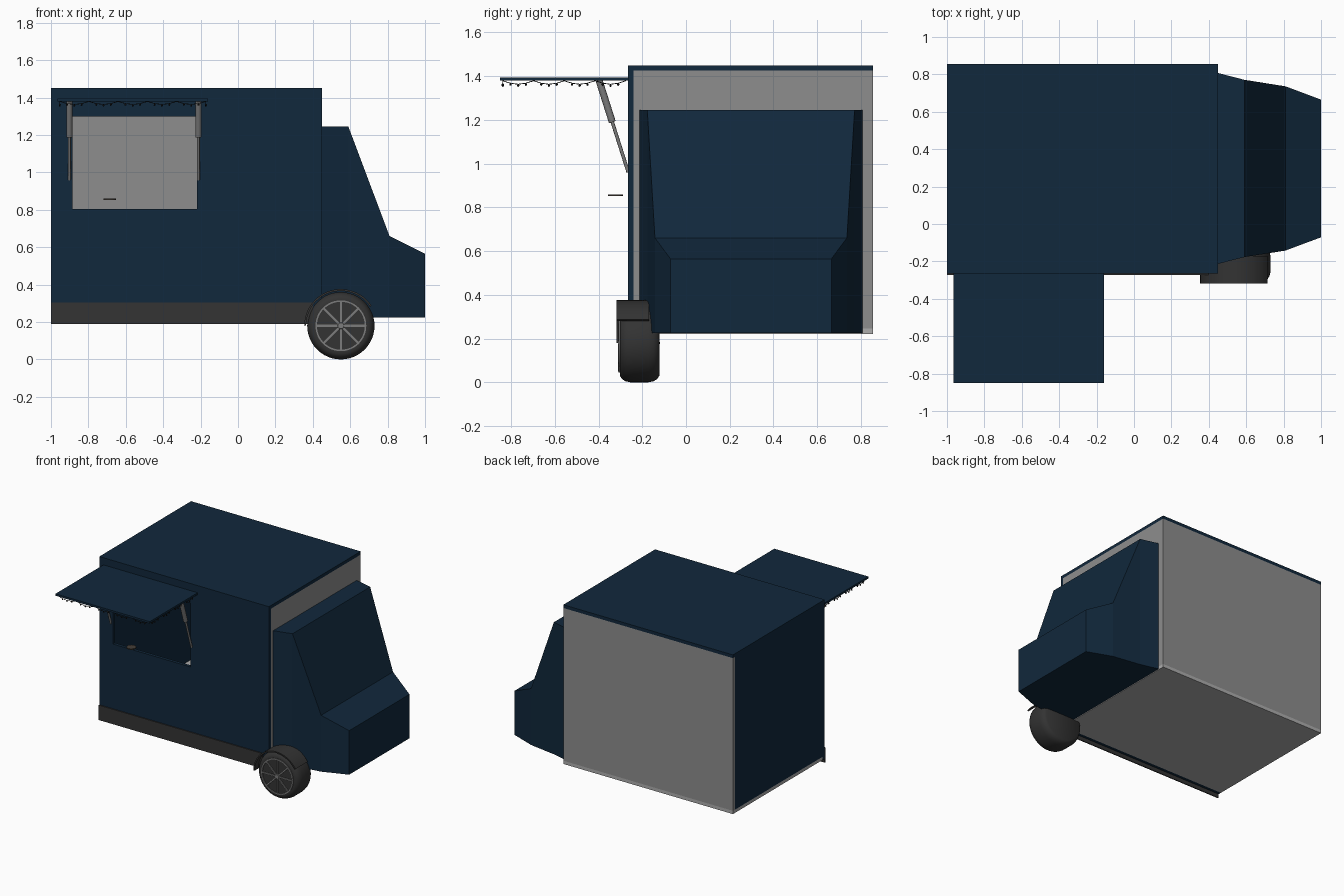
import bpy, bmesh, math
from mathutils import Vector, Matrix

if "Cube" in bpy.data.objects:
    bpy.data.objects.remove(bpy.data.objects["Cube"])


def mat(name, r, g, b):
    m = bpy.data.materials.new(name)
    m.diffuse_color = (r, g, b, 1)
    m.use_nodes = True
    m.node_tree.nodes["Principled BSDF"].inputs["Base Color"].default_value = m.diffuse_color
    return m


NAVY = mat("navy paint", 0.0055, 0.021, 0.045)
GREY = mat("panel grey", 0.27, 0.27, 0.27)
LIGHT = mat("floor light grey", 0.42, 0.42, 0.42)
DARK = mat("dark rubber", 0.033, 0.033, 0.033)
METAL = mat("strut metal", 0.2, 0.2, 0.2)
BLACK = mat("black wire", 0.01, 0.01, 0.01)
BROWN = mat("tray brown", 0.06, 0.05, 0.04)


def finish(name, bm, material, smooth=False):
    bmesh.ops.recalc_face_normals(bm, faces=bm.faces[:])
    me = bpy.data.meshes.new(name)
    bm.to_mesh(me)
    bm.free()
    ob = bpy.data.objects.new(name, me)
    bpy.context.collection.objects.link(ob)
    me.materials.append(material)
    if smooth:
        bpy.ops.object.select_all(action='DESELECT')
        ob.select_set(True)
        bpy.context.view_layer.objects.active = ob
        bpy.ops.object.shade_smooth_by_angle(angle=math.radians(35))
    return ob


def box(name, x, y, z, material):
    bm = bmesh.new()
    size = Matrix.Diagonal((x[1] - x[0], y[1] - y[0], z[1] - z[0], 1))
    mid = Matrix.Translation((sum(x) / 2, sum(y) / 2, sum(z) / 2))
    bmesh.ops.create_cube(bm, size=1, matrix=mid @ size)
    return finish(name, bm, material)


def add_rod(bm, a, b, r, segs=12):
    a, b = Vector(a), Vector(b)
    d = b - a
    m = Matrix.Translation((a + b) / 2) @ d.to_track_quat('Z', 'Y').to_matrix().to_4x4()
    bmesh.ops.create_cone(bm, cap_ends=True, segments=segs, radius1=r, radius2=r,
                          depth=d.length, matrix=m)


def lathe(name, profile, x, z, material, segs=48):
    # Spins (radius, y) points about an axis along y
    bm = bmesh.new()
    vs = [bm.verts.new((x + r, y, z)) for r, y in profile]
    es = [bm.edges.new(p) for p in zip(vs, vs[1:])]
    bmesh.ops.spin(bm, geom=vs + es, cent=(x, 0, z), axis=(0, 1, 0),
                   angle=2 * math.pi, steps=segs)
    bmesh.ops.remove_doubles(bm, verts=bm.verts[:], dist=0.0002)
    return finish(name, bm, material, True)


# Hollow box body
T = 0.024
X0, X1, Y0, Y1 = -1.0, 0.45, -0.265, 0.855
box("roof", (X0, X1), (Y0, Y1), (1.425, 1.45), NAVY)
box("floor", (X0, X1), (Y0 + T, Y1), (0.22, 0.245), LIGHT)
box("back_wall", (X0, X1), (Y1 - T, Y1), (0.245, 1.425), GREY)
box("left_wall", (X0, X0 + T), (Y0 + T, Y1 - T), (0.245, 1.425), NAVY)
box("right_wall", (X1 - T, X1), (Y0 + T, Y1 - T), (0.245, 1.425), GREY)
box("skirt", (X0, 0.40), (Y0 - 0.008, Y0), (0.19, 0.305), DARK)


# Front wall with serving window
def rect(bm, xa, xb, za, zb):
    return [bm.verts.new((x, Y0, z)) for x, z in ((xa, za), (xb, za), (xb, zb), (xa, zb))]


bm = bmesh.new()
outer = rect(bm, X0, X1, 0.22, 1.425)
inner = rect(bm, -0.885, -0.22, 0.805, 1.30)
for i in range(4):
    j = (i + 1) % 4
    bm.faces.new((outer[i], outer[j], inner[j], inner[i]))
ext = bmesh.ops.extrude_face_region(bm, geom=bm.faces[:], use_keep_orig=True)
bmesh.ops.translate(bm, vec=(0, T, 0),
                    verts=[g for g in ext['geom'] if isinstance(g, bmesh.types.BMVert)])
finish("front_wall", bm, NAVY)

# Cab: stations of x, top height and half width, narrowing to the nose
YC, ZB = 0.297, 0.225
bm = bmesh.new()
rings = []
for x, top, hw in ((0.45, 1.245, 0.51), (0.59, 1.245, 0.474),
                   (0.81, 0.66, 0.439), (1.0, 0.565, 0.368)):
    rings.append([bm.verts.new(p) for p in ((x, YC - hw, ZB), (x, YC + hw, ZB),
                                            (x, YC + hw, top), (x, YC - hw, top))])
for a, b in zip(rings, rings[1:]):
    for i in range(4):
        j = (i + 1) % 4
        bm.faces.new((a[i], a[j], b[j], b[i]))
bm.faces.new(rings[0])
bm.faces.new(rings[-1])
finish("cab", bm, NAVY)

# Wheel
WX, WZ = 0.55, 0.18
lathe("tire", [(0, -0.285), (0.13, -0.285), (0.135, -0.303), (0.15, -0.303),
               (0.165, -0.293), (0.175, -0.277), (0.18, -0.255), (0.18, -0.172),
               (0.175, -0.148), (0.165, -0.132), (0.15, -0.122), (0, -0.12)], WX, WZ, DARK)
lathe("rim_disc", [(0, -0.302), (0.13, -0.302), (0.13, -0.28)], WX, WZ, DARK)
lathe("rim_ring", [(0.128, -0.30), (0.128, -0.309), (0.136, -0.309), (0.136, -0.30),
                   (0.128, -0.30)], WX, WZ, METAL)
lathe("hub_cap", [(0, -0.312), (0.016, -0.312), (0.02, -0.307), (0.02, -0.30)], WX, WZ, METAL, 24)
bm = bmesh.new()
for k in range(8):
    spin = Matrix.Rotation(k * math.pi / 4, 4, 'Y')
    m = Matrix.Translation((WX, -0.305, WZ)) @ spin @ Matrix.Translation((0.073, 0, 0))
    bmesh.ops.create_cube(bm, size=1, matrix=m @ Matrix.Diagonal((0.114, 0.01, 0.011, 1)))
finish("wheel_spokes", bm, METAL)

# Fender arching over the wheel
bm = bmesh.new()
N, prev = 24, None
for k in range(N + 1):
    a = math.radians(33 + 147 * k / N)
    ring = [bm.verts.new((WX + r * math.cos(a), y, WZ + r * math.sin(a)))
            for r, y in ((0.186, -0.318), (0.196, -0.318), (0.196, -0.17), (0.186, -0.17))]
    if prev:
        for i in range(4):
            j = (i + 1) % 4
            bm.faces.new((prev[i], prev[j], ring[j], ring[i]))
    if k in (0, N):
        bm.faces.new(ring)
    prev = ring
finish("fender", bm, DARK, True)

# Awning and its two gas struts
AX0, AX1, AY = -0.965, -0.16, -0.85
box("awning", (AX0, AX1), (AY, Y0), (1.38, 1.395), NAVY)
for side, x in (("left", -0.902), ("right", -0.212)):
    bm = bmesh.new()
    top, mid, low = (x, -0.398, 1.382), (x, -0.337, 1.19), (x, -0.264, 0.96)
    add_rod(bm, top, mid, 0.016, 16)
    add_rod(bm, mid, low, 0.008, 12)
    finish(side + "_strut", bm, METAL, True)

# Sagging string of bulbs along three awning edges
wire, bulbs = bmesh.new(), bmesh.new()
corners = [Vector((AX0 + 0.012, Y0 - 0.01, 0)), Vector((AX0 + 0.012, AY + 0.012, 0)),
           Vector((AX1 - 0.012, AY + 0.012, 0)), Vector((AX1 - 0.012, Y0 - 0.01, 0))]
for (a, b), sags in zip(zip(corners, corners[1:]), (4, 5, 4)):
    steps, last = sags * 4, None
    for k in range(steps + 1):
        p = a.lerp(b, k / steps)
        p.z = 1.379 - 0.016 * math.sin(math.pi * (k % 4) / 4)
        if last:
            add_rod(wire, last, p, 0.002, 5)
        if k % 2 == 1 or k % 4 == 2:
            bmesh.ops.create_icosphere(bulbs, subdivisions=1, radius=0.006,
                                       matrix=Matrix.Translation(p - Vector((0, 0, 0.006))))
        last = p
finish("light_string", wire, BLACK)
finish("light_bulbs", bulbs, BLACK)

# Small serving tray in front of the window
lathe("tray", [(0, 0.0), (0.034, 0.0), (0.034, 0.008), (0, 0.008)], 0, 0, BROWN, 24)
tray = bpy.data.objects["tray"]
tray.rotation_euler = (math.pi / 2, 0, 0)
tray.location = (-0.685, -0.323, 0.851)
